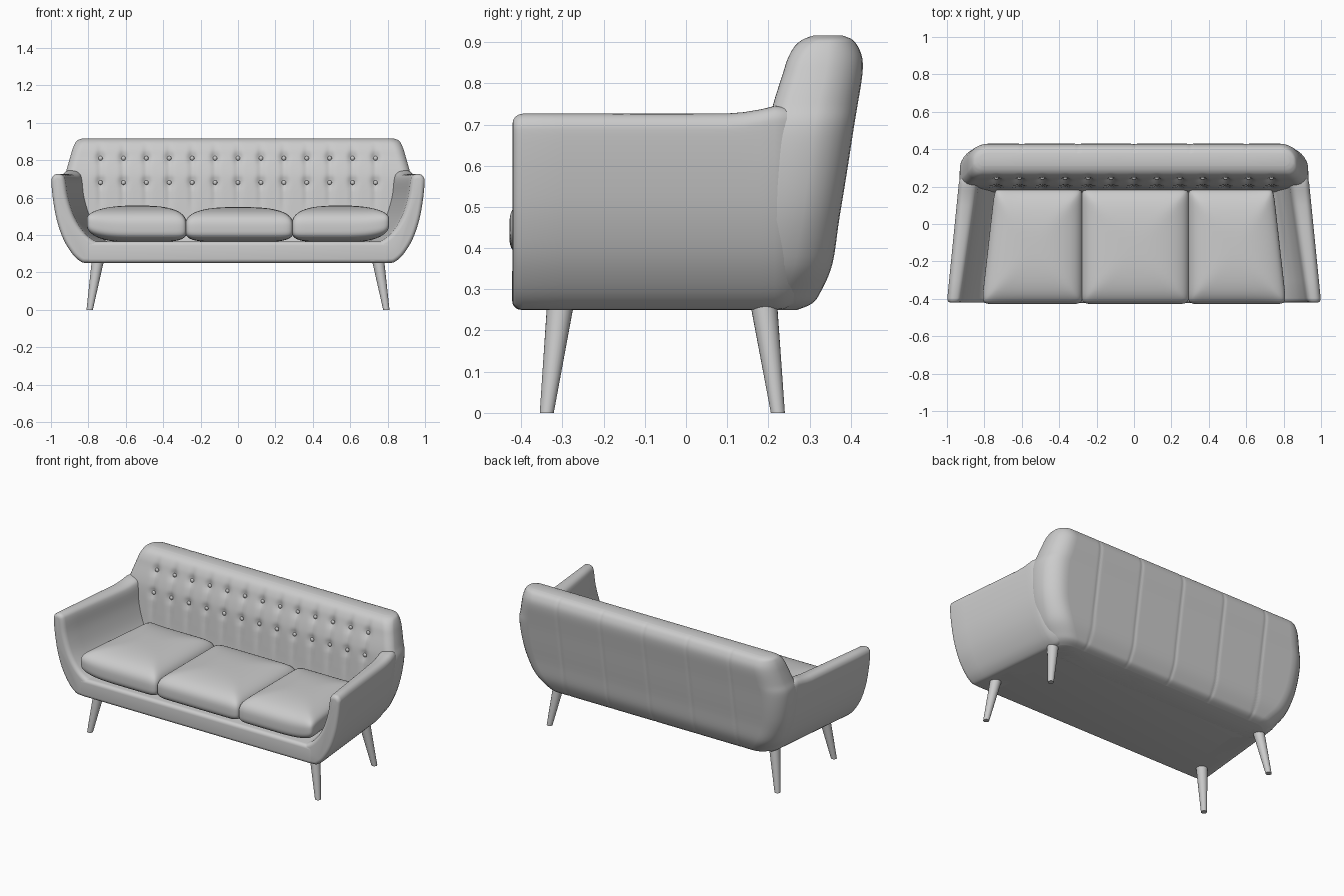
import bpy, bmesh, math
from mathutils import Vector

cube = bpy.data.objects.get("Cube")
if cube:
    bpy.data.objects.remove(cube, do_unlink=True)

grey = bpy.data.materials.new("plain_grey")
grey.use_nodes = True
grey.diffuse_color = (0.6, 0.6, 0.6, 1)
grey.node_tree.nodes["Principled BSDF"].inputs["Base Color"].default_value = (0.6, 0.6, 0.6, 1)


def finish(name, bm, angle=50):
    """Turn a bmesh into a smooth shaded object."""
    bmesh.ops.recalc_face_normals(bm, faces=bm.faces)
    mesh = bpy.data.meshes.new(name)
    bm.to_mesh(mesh)
    bm.free()
    obj = bpy.data.objects.new(name, mesh)
    bpy.context.collection.objects.link(obj)
    mesh.materials.append(grey)
    bpy.ops.object.select_all(action='DESELECT')
    obj.select_set(True)
    bpy.context.view_layer.objects.active = obj
    bpy.ops.object.shade_smooth_by_angle(angle=math.radians(angle))


def spline(points, steps):
    """Catmull-Rom curve through tuples of any size."""
    pts = [Vector(p) for p in points]
    out = []
    for i in range(len(pts) - 1):
        b, c = pts[i], pts[i + 1]
        a = pts[i - 1] if i else b
        d = pts[i + 2] if i + 2 < len(pts) else c
        for s in range(steps):
            t = s / steps
            out.append(0.5 * (2 * b + (c - a) * t + (2 * a - 5 * b + 4 * c - d) * t ** 2
                              + (3 * b - a - 3 * c + d) * t ** 3))
    return out + [pts[-1]]


def loft(name, rings, angle=50):
    """Skin closed rings and cap both ends."""
    bm = bmesh.new()
    loops = [[bm.verts.new(p) for p in ring] for ring in rings]
    for low, high in zip(loops, loops[1:]):
        for i in range(len(low)):
            j = (i + 1) % len(low)
            bm.faces.new((low[i], low[j], high[j], high[i]))
    bm.faces.new(loops[0])
    bm.faces.new(loops[-1])
    finish(name, bm, angle)


def bump(d, width):
    return math.exp(-(d / width) ** 2)


def clamp(v):
    return max(0, min(1, v))


# Backrest: stacked plan outlines, with tufted front and seamed rear
PITCH = 0.1225
BUTTON_ROWS = (0.68, 0.81)
SEAMS = [0.3 * i for i in range(-2, 3)]
# height, half width, front y, rear y
BACK = [(.25, .755, .12, .27), (.265, .78, .125, .305), (.29, .805, .135, .325),
        (.36, .86, .16, .355), (.47, .905, .18, .372), (.58, .927, .19, .39),
        (.69, .933, .2, .407), (.75, .917, .212, .417), (.82, .897, .234, .428),
        (.86, .885, .247, .428), (.89, .872, .264, .417), (.907, .858, .285, .402),
        (.916, .83, .31, .38)]


def tuft(x, z):
    column = max(-6, min(6, round(x / PITCH)))
    dx = x - column * PITCH
    fade = max(0, min(1, (z - 0.5) / 0.1, (0.9 - z) / 0.06))
    dimple = sum(bump(math.hypot(dx, z - row), 0.024) for row in BUTTON_ROWS)
    return fade * 0.007 * bump(dx, 0.018) + 0.014 * dimple


def back_ring(z, w, front, rear):
    depth = rear - front
    rf, rr = min(0.05, depth * 0.4), min(0.125, depth * 0.58)
    ring = []
    n = 200
    for i in range(n + 1):
        x = (w - rf) * (2 * i / n - 1)
        ring.append((x, front + tuft(x, z), z))

    def corner(sx, cy, r, start):
        for k in range(1, 8):
            a = start + k / 8 * math.pi / 2
            ring.append((sx * (w - r) + r * math.cos(a), cy + r * math.sin(a), z))
    corner(1, front + rf, rf, -math.pi / 2)
    corner(1, rear - rr, rr, 0)
    for i in range(n + 1):
        x = (w - rr) * (1 - 2 * i / n)
        ring.append((x, rear - 0.003 * sum(bump(x - s, 0.009) for s in SEAMS), z))
    corner(-1, rear - rr, rr, math.pi / 2)
    corner(-1, front + rf, rf, math.pi)
    return ring


loft("backrest", [back_ring(*p) for p in spline(BACK, 5)], 60)

# Buttons set in the tufts
for row, y in zip(BUTTON_ROWS, (0.213, 0.245)):
    for i in range(-6, 7):
        bm = bmesh.new()
        bmesh.ops.create_uvsphere(bm, u_segments=12, v_segments=8, radius=0.012)
        bmesh.ops.scale(bm, vec=(1, 0.7, 1), verts=bm.verts)
        bmesh.ops.translate(bm, vec=(i * PITCH, y, row), verts=bm.verts)
        finish("back_button", bm)

# Arms: flared section run front to back, thickening inward toward the rear
OUTER = [(.81, .25), (.84, .256), (.885, .295), (.935, .375), (.97, .475), (.99, .58), (1, .675)]
TOP = [(.997, .705), (.982, .722), (.96, .726), (.938, .717), (.926, .69)]
INNER = [(.912, .6), (.88, .5), (.835, .425), (.78, .375), (.7, .34)]
section = spline(OUTER + TOP + INNER, 4) + [Vector((0.7, 0.25))]


def arm_ring(side, y, inset):
    ring = []
    count = len(section)
    for i, p in enumerate(section):
        t = (section[(i + 1) % count] - section[i - 1]).normalized()
        q = p + Vector((-t.y, t.x)) * inset
        # outer skin keeps its thickness, inner skin leans in
        inner = clamp((0.975 - p.x) / 0.05) * clamp((p.y - 0.36) / 0.1) if i > 24 else 0
        x = q.x - (0.10 + 0.045 * inner) * (y + 0.42)
        lift = 0.02 * clamp((y - 0.08) / 0.14) ** 2 * clamp((q.y - 0.6) / 0.1)
        ring.append((side * x, y, q.y + lift))
    return ring


fronts = [(-0.421, 0.024), (-0.4195, 0.015), (-0.414, 0.007), (-0.406, 0.002), (-0.396, 0)]
spans = fronts + [(-0.3 + 0.1 * i, 0) for i in range(5)]
spans += [(0.14, 0), (0.18, 0), (0.215, 0), (0.24, 0.003), (0.265, 0.015)]
for side, label in ((1, "left"), (-1, "right")):
    loft(label + "_arm", [arm_ring(side, y, inset) for y, inset in spans])

# Seat base: tapered slab with soft edges
bm = bmesh.new()
bmesh.ops.create_cube(bm, size=1)
for v in bm.verts:
    front = v.co.y < 0
    v.co = (math.copysign(0.815 if front else 0.75, v.co.x), -0.422 if front else 0.26,
            0.25 if v.co.z < 0 else 0.365)
bmesh.ops.bevel(bm, geom=bm.edges[:], offset=0.022, segments=5, profile=0.5, affect='EDGES')
finish("seat_base", bm)


# Cushions: puffed boxes with a flatter underside
def cushion(name, x0, x1, outer, top):
    bm = bmesh.new()
    bmesh.ops.create_cube(bm, size=2)
    bmesh.ops.subdivide_edges(bm, edges=bm.edges[:], cuts=23, use_grid_fill=True)
    for v in bm.verts:
        # crowd the grid toward the edges
        u, w, h = (math.sin(c * math.pi / 2) for c in v.co)
        n = 2.8 if h > 0 else 4
        plan = (abs(u) ** 16 + abs(w) ** 16) ** (1 / 16)
        r = (plan ** n + abs(h) ** n) ** (1 / n)
        u, w, h = u / r, w / r, h / r
        x = (x0 + x1) / 2 + u * (x1 - x0) / 2
        edge = max(0, u * outer)
        x -= outer * 0.07 * edge * (w + 1) / 2
        z = 0.44 + h * (top - 0.44 if h > 0 else 0.08) + 0.035 * edge ** 3 * (1 - max(0, h))
        v.co = (x, -0.119 + w * 0.31, z)
    finish(name, bm, 80)


cushion("right_cushion", -0.815, -0.272, -1, 0.557)
cushion("middle_cushion", -0.283, 0.297, 0, 0.549)
cushion("left_cushion", 0.286, 0.815, 1, 0.557)

# Legs: splayed tapered pegs
for side in (1, -1):
    for label, y_top, y_foot in (("front", -0.304, -0.338), ("rear", 0.188, 0.223)):
        rings = []
        for z, x, y, r in ((0, .793, y_foot, .017), (.27, .748, y_top, .033)):
            angles = [2 * math.pi * k / 24 for k in range(24)]
            rings.append([(side * x + r * math.cos(a), y + r * math.sin(a), z) for a in angles])
        loft(label + "_leg", rings)
